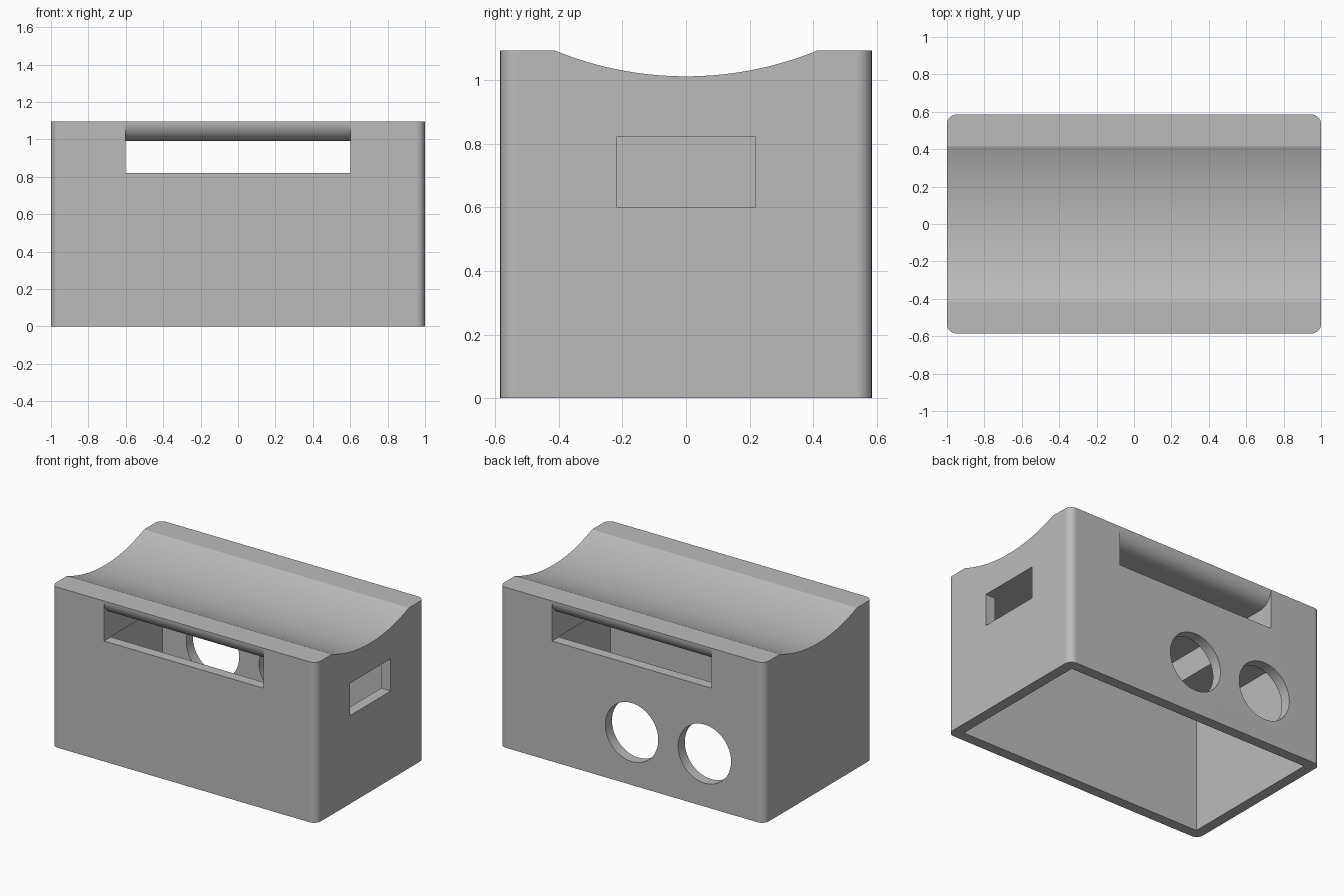
import bpy
import bmesh
from math import sin, cos, pi, radians, asin

cube = bpy.data.objects.get("Cube")
if cube:
    bpy.data.objects.remove(cube, do_unlink=True)

HALF_X, HALF_Y, HEIGHT = 1.0, 0.585, 1.095
WALL, CEILING, GRIP_TOP = 0.072, 0.822, 0.992

grey = bpy.data.materials.new("plain grey")
grey.use_nodes = True
color = (0.5, 0.5, 0.5, 1)
grey.diffuse_color = color
grey.node_tree.nodes["Principled BSDF"].inputs["Base Color"].default_value = color


def prism(name, points, offset):
    """Closed solid made by sweeping a polygon along an offset."""
    bm = bmesh.new()
    face = bm.faces.new([bm.verts.new(p) for p in points])
    swept = bmesh.ops.extrude_face_region(bm, geom=[face])
    verts = [v for v in swept["geom"] if isinstance(v, bmesh.types.BMVert)]
    bmesh.ops.translate(bm, vec=offset, verts=verts)
    bmesh.ops.recalc_face_normals(bm, faces=bm.faces)
    mesh = bpy.data.meshes.new(name)
    bm.to_mesh(mesh)
    bm.free()
    mesh.materials.append(grey)
    obj = bpy.data.objects.new(name, mesh)
    bpy.context.collection.objects.link(obj)
    return obj


def box(name, x0, x1, y0, y1, z0, z1):
    base = [(x0, y0, z0), (x1, y0, z0), (x1, y1, z0), (x0, y1, z0)]
    return prism(name, base, (0, 0, z1 - z0))


def arc(cx, cy, r, start, end, steps):
    angles = [start + (end - start) * i / steps for i in range(steps + 1)]
    return [(cx + r * cos(a), cy + r * sin(a)) for a in angles]


# Outer body with rounded upright corners
r = 0.05
outline = []
for k, (sx, sy) in enumerate([(1, 1), (-1, 1), (-1, -1), (1, -1)]):
    outline += arc(sx * (HALF_X - r), sy * (HALF_Y - r), r, k * pi / 2, (k + 1) * pi / 2, 8)
body = prism("stool_body", [(x, y, 0) for x, y in outline], (0, 0, HEIGHT))

# Hollow inside, open at the bottom
ix, iy = HALF_X - WALL, HALF_Y - WALL
cutters = [box("cavity_cutter", -ix, ix, -iy, iy, -0.2, CEILING + 0.001)]

# Dished seat
chord, sag = 0.415, 0.082
seat_r = (chord ** 2 + sag ** 2) / (2 * sag)
half = asin(chord / seat_r)
seat_z = HEIGHT - sag + seat_r
dish = arc(0, seat_z, seat_r, -pi / 2 - half, -pi / 2 + half, 40)
dish += [(chord, HEIGHT + 0.2), (-chord, HEIGHT + 0.2)]
cutters.append(prism("dish_cutter", [(-1.2, y, z) for y, z in dish], (2.4, 0, 0)))

# Hand grip running front to back, its upper edges rounded over
g = 0.1
front = arc(g - HALF_Y, GRIP_TOP + g, g, pi, 1.5 * pi, 12)
back = [(-y, z) for y, z in reversed(front)]
grip = [(-0.8, CEILING), (-0.8, GRIP_TOP + g)] + front + back
grip += [(0.8, GRIP_TOP + g), (0.8, CEILING)]
cutters.append(prism("grip_cutter", [(-0.602, y, z) for y, z in grip], (1.204, 0, 0)))

# Window in one end
cutters.append(box("window_cutter", 0.8, 1.2, -0.219, 0.219, 0.602, CEILING))

# Two round holes in the back
for x in (0.0, -0.55):
    ring = arc(x, 0.36, 0.2, 0, 2 * pi, 48)[:-1]
    cutters.append(prism("hole_cutter", [(px, 0.4, pz) for px, pz in ring], (0, 0.4, 0)))

# Carve the body
bpy.ops.object.select_all(action="DESELECT")
body.select_set(True)
bpy.context.view_layer.objects.active = body
for cutter in cutters:
    cutter.hide_render = True
    cut = body.modifiers.new("cut", "BOOLEAN")
    cut.operation = "DIFFERENCE"
    cut.solver = "EXACT"
    cut.object = cutter
    bpy.ops.object.modifier_apply(modifier=cut.name)
    bpy.data.objects.remove(cutter, do_unlink=True)

# Smooth curves, crisp edges, flat walls
bpy.ops.object.shade_smooth_by_angle(angle=radians(20))
weighted = body.modifiers.new("flat_walls", "WEIGHTED_NORMAL")
weighted.keep_sharp = True
